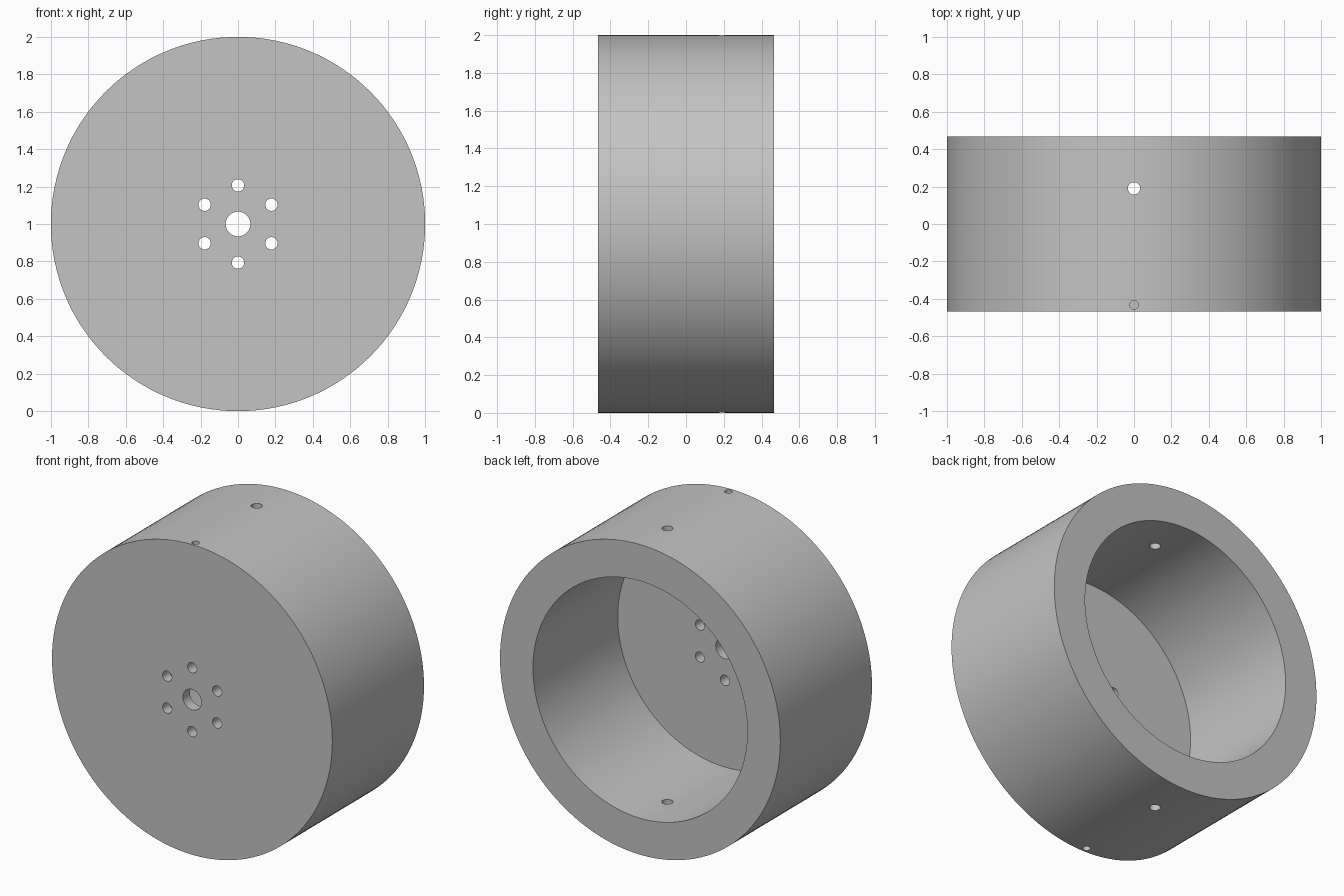
import bpy, bmesh, math
from mathutils import Matrix, Vector

if "Cube" in bpy.data.objects:
    bpy.data.objects.remove(bpy.data.objects["Cube"])

HALF = 0.467         # half the drum width along y
FLOOR_Y = -0.397     # inner side of the closed front wall
R_OUT, R_IN = 1.0, 0.765
CENTRE = Vector((0, 0, 1))

grey = bpy.data.materials.new("light grey metal")
grey.diffuse_color = (0.55, 0.55, 0.55, 1)
grey.use_nodes = True
grey.node_tree.nodes["Principled BSDF"].inputs["Base Color"].default_value = grey.diffuse_color


def rod(name, radius, start, end, segments):
    """Closed cylinder between two points."""
    axis = end - start
    bm = bmesh.new()
    bmesh.ops.create_cone(bm, cap_ends=True, segments=segments,
                          radius1=radius, radius2=radius, depth=axis.length)
    turn = axis.to_track_quat('Z', 'Y').to_matrix().to_4x4()
    bm.transform(Matrix.Translation((start + end) / 2) @ turn)
    mesh = bpy.data.meshes.new(name)
    bm.to_mesh(mesh)
    bm.free()
    mesh.materials.append(grey)
    obj = bpy.data.objects.new(name, mesh)
    bpy.context.collection.objects.link(obj)
    return obj


def at(x, y, z):
    return CENTRE + Vector((x, y, z))


# Solid drum
drum = rod("drum", R_OUT, at(0, -HALF, 0), at(0, HALF, 0), 128)

# Cavity open at the back
cutters = [rod("cavity_cutter", R_IN, at(0, FLOOR_Y, 0), at(0, 0.7, 0), 128)]

# Shaft hole and six bolt holes through the front wall
cutters.append(rod("shaft_cutter", 0.066, at(0, -0.6, 0), at(0, -0.2, 0), 48))
for i in range(6):
    a = math.radians(90 + 60 * i)
    x, z = 0.206 * math.cos(a), 0.206 * math.sin(a)
    cutters.append(rod("bolt_cutter", 0.033, at(x, -0.6, z), at(x, -0.2, z), 32))

# Top and bottom: through hole in the rim, blind hole in the front wall edge
for s in (1, -1):
    cutters.append(rod("rim_cutter", 0.033, at(0, 0.19, 0.6 * s), at(0, 0.19, 1.1 * s), 32))
    cutters.append(rod("edge_cutter", 0.023, at(0, -0.432, 0.765 * s), at(0, -0.432, 1.1 * s), 32))

bpy.context.view_layer.objects.active = drum
drum.select_set(True)
for cutter in cutters:
    mod = drum.modifiers.new("cut", 'BOOLEAN')
    mod.operation, mod.solver, mod.object = 'DIFFERENCE', 'EXACT', cutter
    bpy.ops.object.modifier_apply(modifier=mod.name)
for cutter in cutters:
    bpy.data.objects.remove(cutter, do_unlink=True)

bpy.ops.object.shade_smooth_by_angle(angle=math.radians(30))
